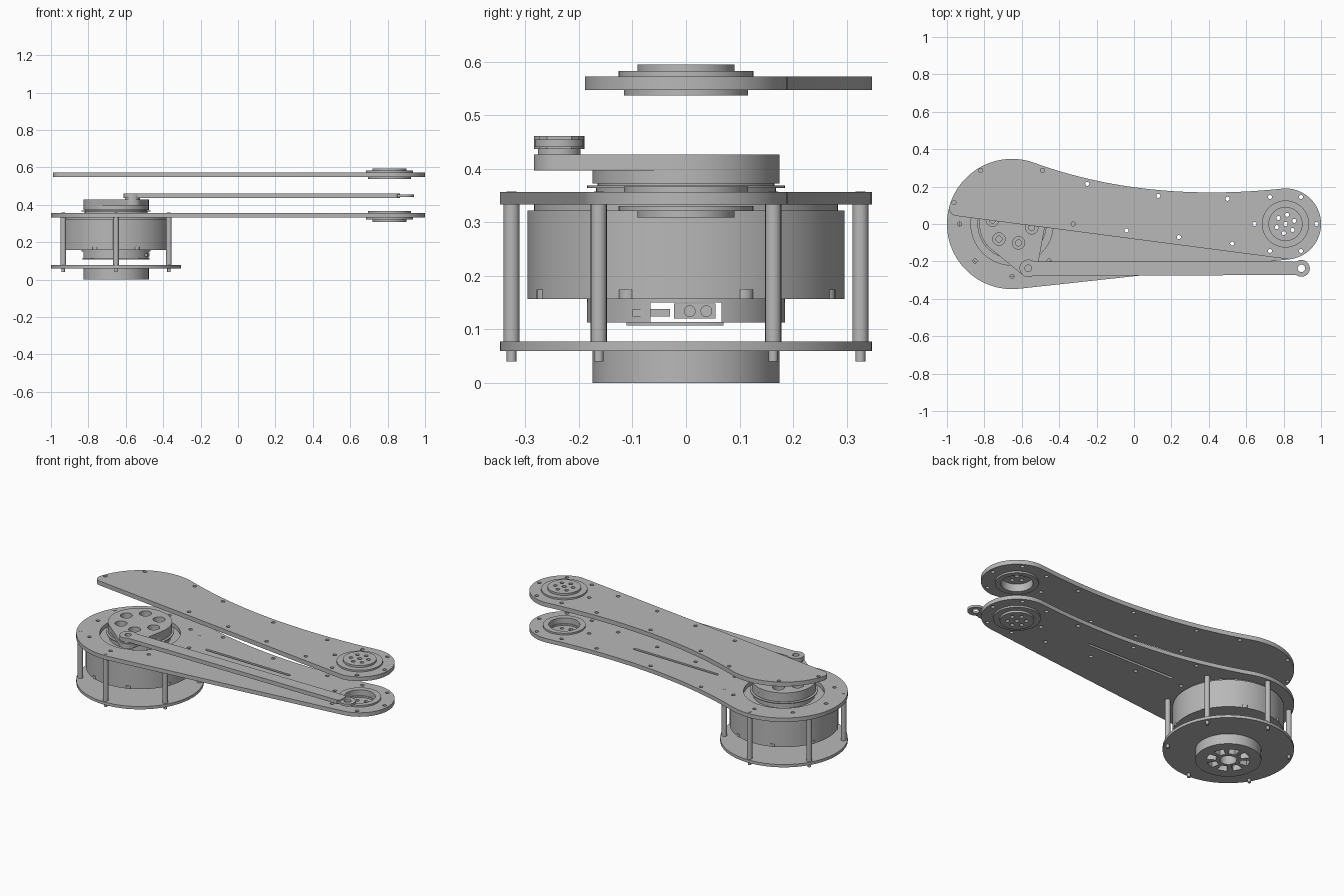
import bpy, bmesh, math
from mathutils import Vector
from mathutils.geometry import interpolate_bezier

cube = bpy.data.objects.get("Cube")
if cube:
    bpy.data.objects.remove(cube, do_unlink=True)

grey = bpy.data.materials.new("plain grey")
grey.use_nodes = True
color = (0.48, 0.48, 0.48, 1)
grey.diffuse_color = color
grey.node_tree.nodes["Principled BSDF"].inputs["Base Color"].default_value = color

HUB = (-0.652, 0)      # motor axis
TIP = (0.81, 0)        # far joint axis
PIN = (-0.565, -0.237) # crank pin
ROD_END = (0.895, -0.237)


def arc(c, r, a0, a1, n=32):
    return [(c[0] + r * math.cos(math.radians(a0 + (a1 - a0) * i / n)),
             c[1] + r * math.sin(math.radians(a0 + (a1 - a0) * i / n))) for i in range(n + 1)]


def circle(c, r, n=64):
    return arc(c, r, 0, 360, n)[:-1]


def ring(c, r, count, start=0):
    """Points spaced evenly around a centre."""
    return arc(c, r, start, start + 360, count)[:-1]


def holes(points, r=0.011, n=14):
    return [circle(p, r, n) for p in points]


def prism(name, z0, z1, outline, cuts=()):
    """Extrude a flat outline with holes between two heights."""
    cu = bpy.data.curves.new(name, 'CURVE')
    cu.dimensions = '2D'
    cu.fill_mode = 'BOTH'
    cu.extrude = (z1 - z0) / 2
    for loop in [outline, *cuts]:
        s = cu.splines.new('POLY')
        s.points.add(len(loop) - 1)
        for p, (x, y) in zip(s.points, loop):
            p.co = (x, y, 0, 1)
        s.use_cyclic_u = True
    tmp = bpy.data.objects.new(name + "_outline", cu)
    bpy.context.collection.objects.link(tmp)
    dg = bpy.context.evaluated_depsgraph_get()
    me = bpy.data.meshes.new_from_object(tmp.evaluated_get(dg))
    bpy.data.objects.remove(tmp, do_unlink=True)
    bm = bmesh.new()
    bm.from_mesh(me)
    bmesh.ops.remove_doubles(bm, verts=bm.verts, dist=1e-5)
    bmesh.ops.translate(bm, verts=bm.verts, vec=(0, 0, (z0 + z1) / 2))
    bmesh.ops.recalc_face_normals(bm, faces=bm.faces)
    bm.to_mesh(me)
    bm.free()
    me.name = name
    me.materials.clear()
    me.materials.append(grey)
    me.shade_smooth()
    me.set_sharp_from_angle(angle=math.radians(30))
    ob = bpy.data.objects.new(name, me)
    bpy.context.collection.objects.link(ob)
    return ob


def disc(name, z0, z1, c, r, cuts=()):
    return prism(name, z0, z1, circle(c, r), cuts)


def box(name, lo, hi):
    return prism(name, lo[2], hi[2], [(lo[0], lo[1]), (hi[0], lo[1]), (hi[0], hi[1]), (lo[0], hi[1])])


# Base with spoked underside
windows = [arc(HUB, 0.115, a + 8, a + 37, 6) + arc(HUB, 0.065, a + 37, a + 8, 6)
           for a in range(0, 360, 45)]
disc("base_spokes", 0, 0.05, HUB, 0.175, [circle(HUB, 0.045, 32)] + windows)
disc("base_cap", 0.05, 0.06, HUB, 0.175)
disc("bottom_plate", 0.06, 0.077, HUB, 0.348)

# Standoff posts with screw ends
posts = ring(HUB, 0.326, 6, 30)
for i, p in enumerate(posts):
    prism(f"post_{i}", 0.077, 0.333, circle(p, 0.015, 20))
    prism(f"post_screw_{i}", 0.04, 0.06, circle(p, 0.009, 16))
    prism(f"post_top_{i}", 0.333, 0.358, circle(p, 0.009, 16))

# Motor body
disc("motor_body", 0.157, 0.322, HUB, 0.296)
disc("motor_top", 0.322, 0.333, HUB, 0.284)
for i, p in enumerate(ring(HUB, 0.283, 8, 22.5)):
    prism(f"motor_lug_{i}", 0.157, 0.175, circle(p, 0.018, 16))

# Motor underside housing with a through channel and connector
disc("housing_roof", 0.15, 0.157, HUB, 0.185)
prism("housing_left", 0.113, 0.15, arc(HUB, 0.185, 21, 159))
prism("housing_right", 0.113, 0.15, arc(HUB, 0.185, 201, 339))
prism("housing_floor", 0.107, 0.114, arc(HUB, 0.18, -38, 23) + arc(HUB, 0.18, 157, 218))
box("connector", (-0.53, -0.022, 0.12), (-0.478, 0.055, 0.148))
box("connector_plug", (-0.53, -0.1, 0.124), (-0.485, -0.03, 0.138))
for i, y in enumerate((0.007, 0.038)):
    pin = prism(f"connector_pin_{i}", 0, 0.004, circle((0, 0), 0.011, 16))
    pin.rotation_euler = (0, math.pi / 2, 0)
    pin.location = (-0.478, y, 0.134)

# Motor output hub and crank
disc("output_neck", 0.333, 0.364, HUB, 0.168)
disc("output_flange", 0.364, 0.369, HUB, 0.185)
disc("output_gap", 0.369, 0.373, HUB, 0.165)
bolts = ring(HUB, 0.107, 6, -11)
disc("output_disc", 0.373, 0.397, HUB, 0.175, holes(bolts, 0.016, 20))
d = Vector(PIN) - Vector(HUB)
aim = math.degrees(math.atan2(d.y, d.x))
tan = math.degrees(math.acos((0.175 - 0.047) / d.length))
prism("crank", 0.397, 0.427,
      arc(HUB, 0.175, aim + tan, aim - tan + 360, 56) + arc(PIN, 0.047, aim - tan, aim + tan, 20),
      holes(bolts, 0.033, 28))
disc("crank_pin", 0.427, 0.437, PIN, 0.04)

# Connecting rod and its thinner eye
prism("rod", 0.437, 0.461,
      arc(PIN, 0.047, 52, 308, 28) + [(0.85, -0.274), (0.866, -0.26), (0.866, -0.214), (0.85, -0.2)],
      holes([PIN], 0.018, 24))
prism("rod_eye", 0.441, 0.455,
      arc(ROD_END, 0.045, -125, 125, 32) + [(0.84, -0.205), (0.84, -0.269)],
      holes([ROD_END], 0.02, 24))

# Arm plates share a concave rear edge and a round far end
start, end = Vector((*arc(HUB, 0.348, 70, 71, 1)[0], 0)), Vector((*arc(TIP, 0.19, 96, 97, 1)[0], 0))
rear = [(v.x, v.y) for v in interpolate_bezier(
    end, end + Vector((-0.448, -0.047, 0)), start + Vector((0.423, -0.154, 0)), start, 32)][1:-1]
tip_arc = arc(TIP, 0.19, -84, 96, 40)
cup = circle(TIP, 0.085, 48)
joint_holes = ring(TIP, 0.166, 6)
arm_holes = joint_holes + [(-0.25, 0.215), (0.13, 0.15), (0.5, 0.135), (0.525, -0.105),
                           (0.24, -0.07), (-0.04, -0.035), (-0.325, 0)]
slot = arc((0.325, 0.022), 0.008, -90, 90, 8) + arc((-0.23, 0.032), 0.008, 90, 270, 8)
prism("lower_plate", 0.333, 0.357, arc(HUB, 0.348, 70, 276, 64) + tip_arc + rear,
      [circle(HUB, 0.22), cup, slot] + holes(arm_holes + ring(HUB, 0.28, 8)[1:]))
prism("upper_plate", 0.547, 0.573,
      arc(HUB, 0.348, 70, 163, 40) + arc((-0.946, 0.085), 0.042, 175, 262, 10) + tip_arc + rear,
      [cup] + holes(arm_holes + [(-0.963, 0.115), (-0.82, 0.287), (-0.489, 0.287)]))

# Joint cups, the lower one mirrored
cap_holes = holes(ring(TIP, 0.05, 6, 20)) + holes([TIP], 0.012)
for side in ("upper", "lower"):
    def span(a, b):
        return (a, b) if side == "upper" else (0.904 - b, 0.904 - a)
    disc(side + "_cup_rim", *span(0.537, 0.547), TIP, 0.116, [cup])
    disc(side + "_cup_flange", *span(0.573, 0.583), TIP, 0.126, [cup])
    disc(side + "_cup_cap", *span(0.583, 0.595), TIP, 0.091, cap_holes)
